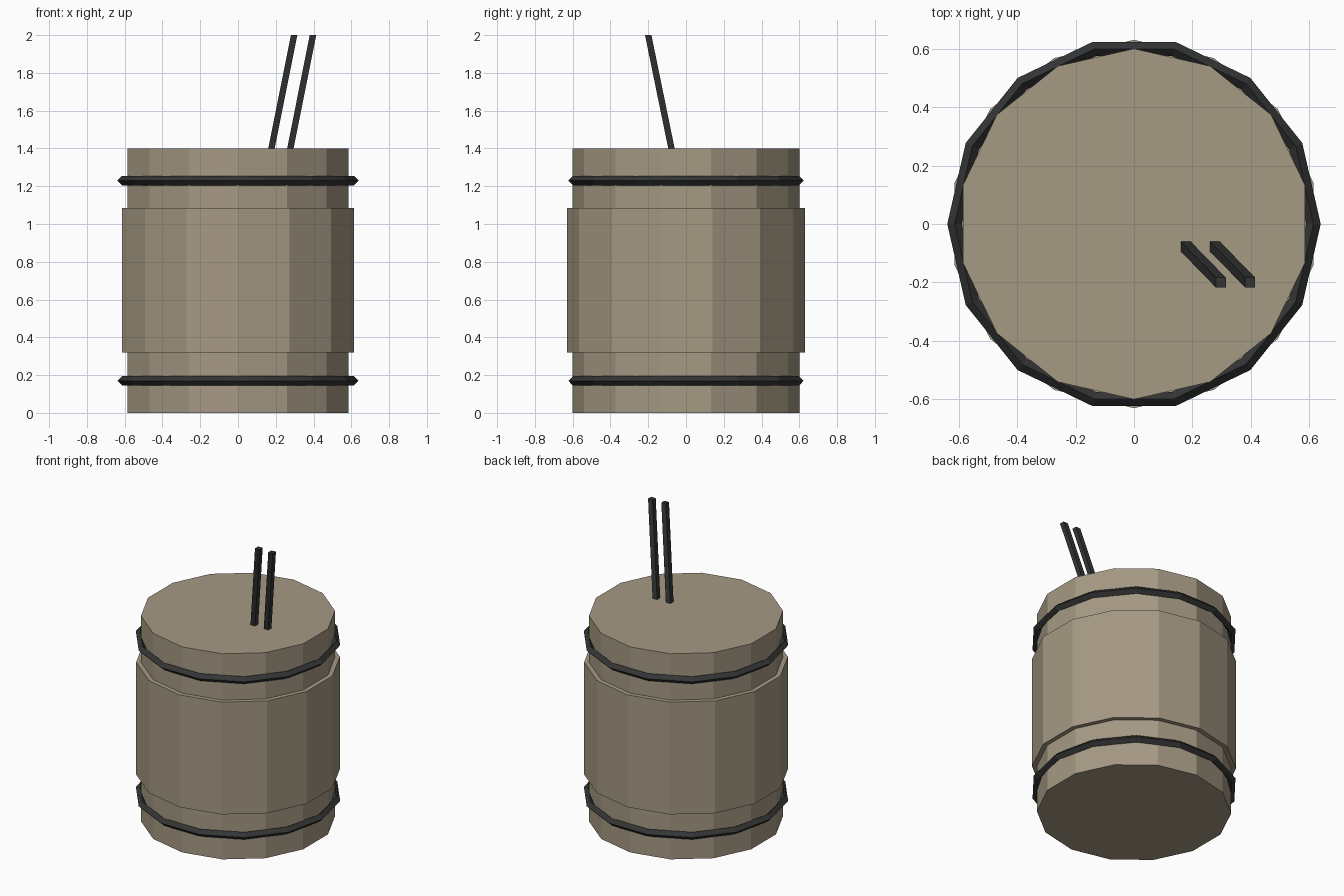
import bpy
import bmesh
from mathutils import Vector

if "Cube" in bpy.data.objects:
    bpy.data.objects.remove(bpy.data.objects["Cube"])

SIDES = 14


def material(name, rgb):
    m = bpy.data.materials.new(name)
    m.diffuse_color = (*rgb, 1)
    m.use_nodes = True
    m.node_tree.nodes["Principled BSDF"].inputs["Base Color"].default_value = m.diffuse_color
    return m


tan = material("tan_casing", (0.38, 0.32, 0.23))
black = material("charcoal", (0.034, 0.035, 0.036))


def finish(name, mat):
    ob = bpy.context.object
    ob.name = name
    ob.data.materials.append(mat)


def drum(name, radius, z0, z1):
    bpy.ops.mesh.primitive_cylinder_add(vertices=SIDES, radius=radius, depth=z1 - z0,
                                        location=(0, 0, (z0 + z1) / 2))
    finish(name, tan)


def hoop(name, z):
    bpy.ops.mesh.primitive_torus_add(major_segments=SIDES, minor_segments=4,
                                     major_radius=0.614, minor_radius=0.025,
                                     location=(0, 0, z))
    finish(name, black)


def prong(name, base, tip, width):
    # square rod leaning by shear, so its ends stay level
    bm = bmesh.new()
    bmesh.ops.create_cube(bm, size=1)
    base, tip = Vector(base), Vector(tip)
    for v in bm.verts:
        end = tip if v.co.z > 0 else base
        v.co = end + Vector((v.co.x * width, v.co.y * width, 0))
    me = bpy.data.meshes.new(name)
    bm.to_mesh(me)
    bm.free()
    me.materials.append(black)
    bpy.context.collection.objects.link(bpy.data.objects.new(name, me))


# Casing: core drum with a thicker middle sleeve
drum("core_drum", 0.60, 0.0, 1.4)
drum("middle_sleeve", 0.63, 0.32, 1.085)

# Diamond-section hoops
hoop("lower_hoop", 0.17)
hoop("upper_hoop", 1.23)

# Two leaning prongs on the lid
for i, x in enumerate((0.177, 0.277)):
    prong(f"prong_{i + 1}", (x - 0.002, -0.075, 1.39), (x + 0.12, -0.20, 2.0), 0.034)
